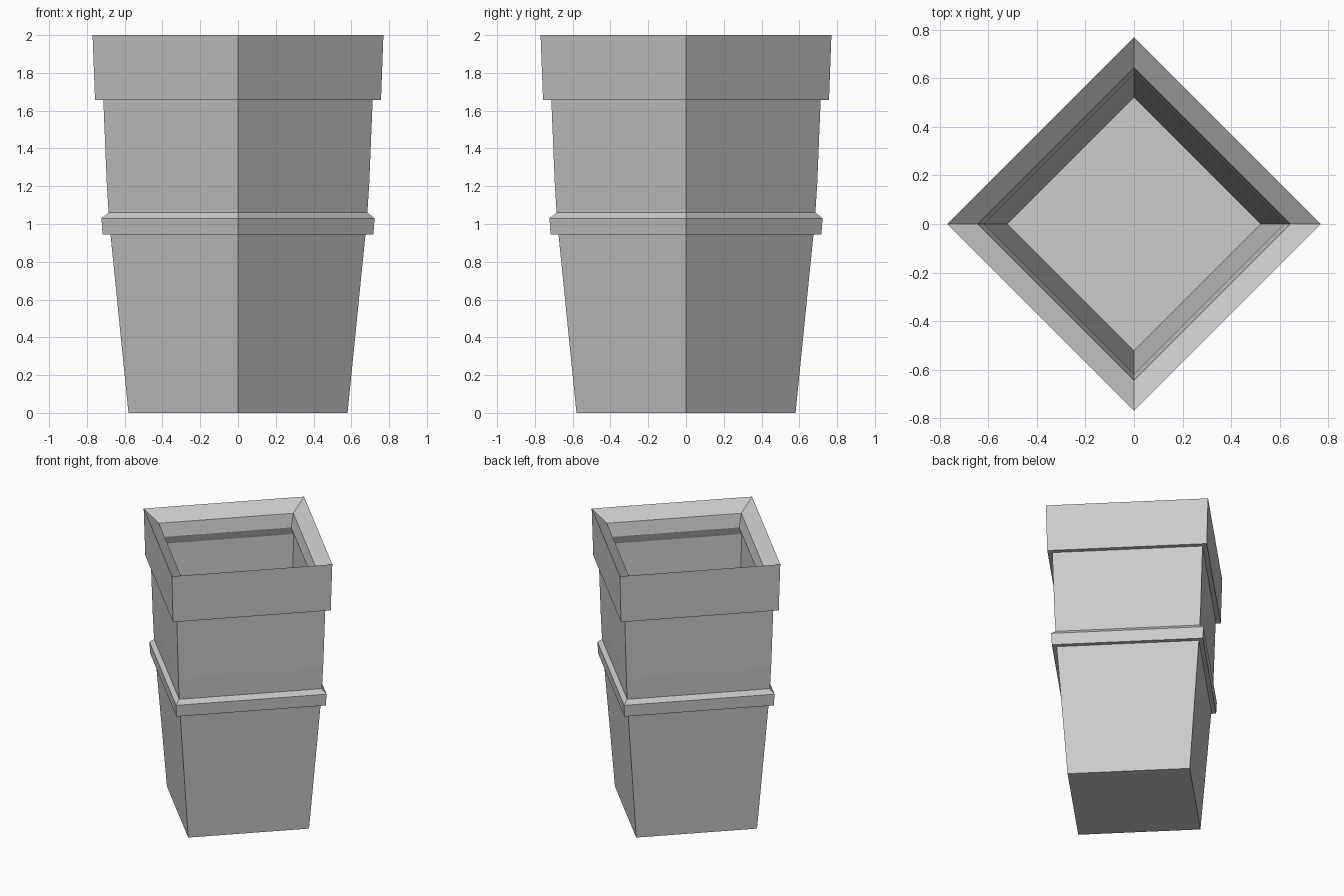
import bpy, bmesh
from math import cos, sin, pi

if "Cube" in bpy.data.objects:
    bpy.data.objects.remove(bpy.data.objects["Cube"])

SIDES = 4

# Planter section as (corner radius, height): outside going up, then inside going down
profile = [
    (0.58, 0.0), (0.675, 0.945),                  # tapered base
    (0.717, 0.945), (0.723, 1.03), (0.685, 1.06),  # raised band
    (0.695, 1.22), (0.713, 1.657),                # upper body
    (0.757, 1.657), (0.77, 2.0),                  # rim
    (0.645, 1.925), (0.62, 1.83), (0.648, 1.77),  # rim lip inside
    (0.63, 1.2), (0.617, 1.0), (0.523, 0.06),      # inner wall down to floor
]

# Sweep the section round the four corners
bm = bmesh.new()
rings = [[bm.verts.new((r * cos(2 * pi * i / SIDES), r * sin(2 * pi * i / SIDES), z))
          for i in range(SIDES)] for r, z in profile]
for low, high in zip(rings, rings[1:]):
    for i in range(SIDES):
        j = (i + 1) % SIDES
        bm.faces.new((low[i], low[j], high[j], high[i]))

# Underside and inner floor
bm.faces.new(rings[0][::-1])
bm.faces.new(rings[-1])
bmesh.ops.recalc_face_normals(bm, faces=bm.faces)

mesh = bpy.data.meshes.new("square_planter")
bm.to_mesh(mesh)
bm.free()
planter = bpy.data.objects.new("square_planter", mesh)
bpy.context.collection.objects.link(planter)
